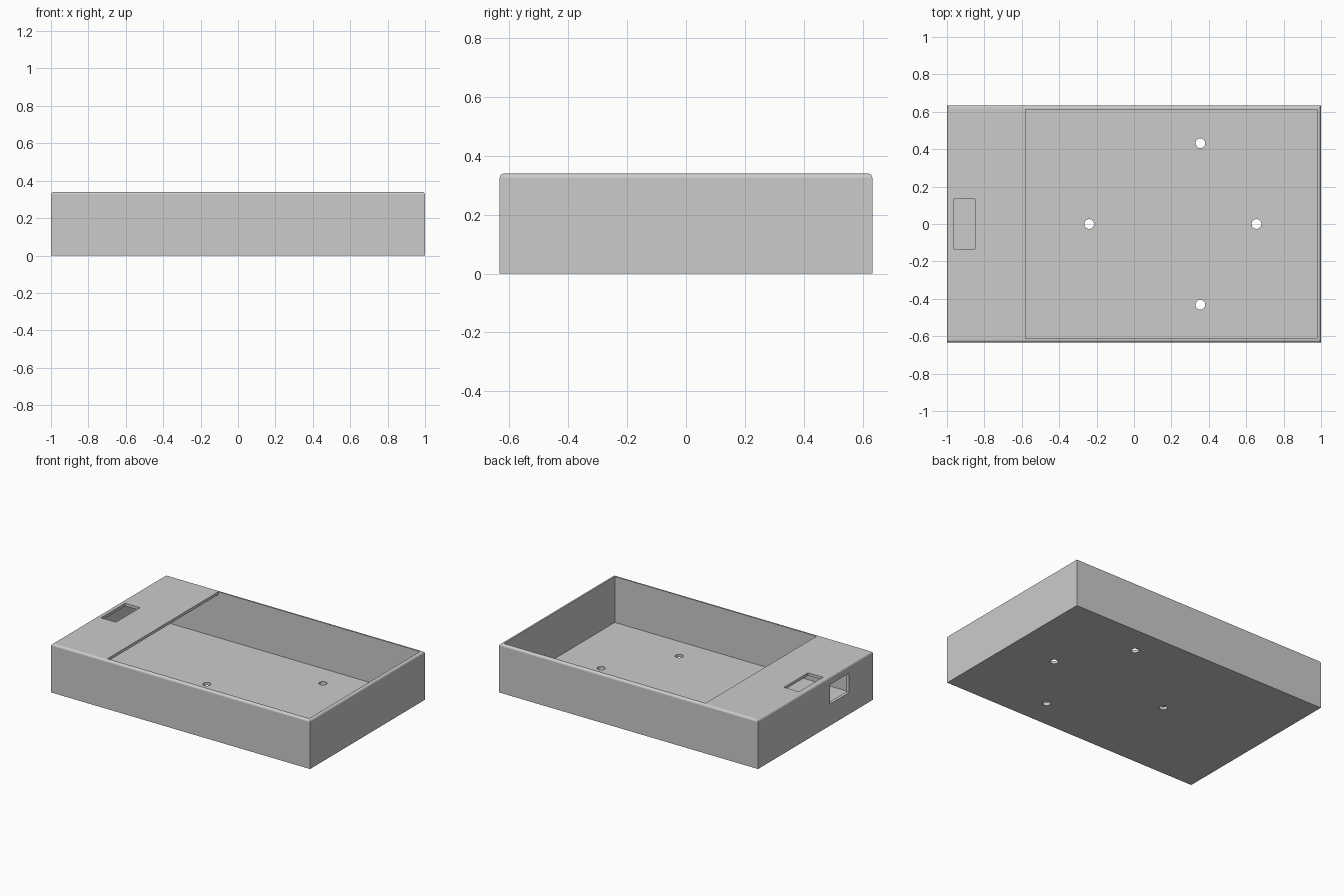
import bpy
import bmesh

cube = bpy.data.objects.get("Cube")
if cube:
    bpy.data.objects.remove(cube, do_unlink=True)

HALF_X, HALF_Y, HEIGHT = 1.0, 0.633, 0.34
WALL, FLOOR, DECK_EDGE = 0.022, 0.02, -0.58

# Single plain grey plastic
grey = bpy.data.materials.new("grey plastic")
grey.use_nodes = True
colour = (0.6, 0.6, 0.6, 1)
grey.diffuse_color = colour
grey.node_tree.nodes["Principled BSDF"].inputs["Base Color"].default_value = colour


def add_object(name, bm):
    bmesh.ops.recalc_face_normals(bm, faces=bm.faces)
    mesh = bpy.data.meshes.new(name)
    bm.to_mesh(mesh)
    bm.free()
    mesh.materials.append(grey)
    obj = bpy.data.objects.new(name, mesh)
    bpy.context.collection.objects.link(obj)
    return obj


def extruded(name, profile, y0, y1):
    """Extrude an x-z profile along y."""
    bm = bmesh.new()
    face = bm.faces.new([bm.verts.new((x, y0, z)) for x, z in profile])
    grown = bmesh.ops.extrude_face_region(bm, geom=[face])["geom"]
    verts = [v for v in grown if isinstance(v, bmesh.types.BMVert)]
    bmesh.ops.translate(bm, verts=verts, vec=(0, y1 - y0, 0))
    return add_object(name, bm)


def box(name, x0, x1, y0, y1, z0, z1):
    return extruded(name, [(x0, z0), (x1, z0), (x1, z1), (x0, z1)], y0, y1)


def cylinder(name, x, y, radius, depth):
    bm = bmesh.new()
    bmesh.ops.create_cone(bm, cap_ends=True, segments=32, radius1=radius,
                          radius2=radius, depth=depth)
    bmesh.ops.translate(bm, verts=bm.verts, vec=(x, y, 0))
    return add_object(name, bm)


# Outer case with rounded top edges
case = box("open_case", -HALF_X, HALF_X, -HALF_Y, HALF_Y, 0, HEIGHT)
bm = bmesh.new()
bm.from_mesh(case.data)
rim = [e for e in bm.edges if all(v.co.z > HEIGHT / 2 for v in e.verts)]
bmesh.ops.bevel(bm, geom=rim, offset=0.015, segments=6, profile=0.5,
                affect='EDGES')
bm.to_mesh(case.data)
bm.free()

# Cavity that runs under the deck and opens beside it
inner, ceiling, above = HALF_X - WALL, HEIGHT - FLOOR, HEIGHT + 0.1
cutters = [extruded("cavity_cutter", [
    (-inner, FLOOR), (inner, FLOOR), (inner, above),
    (DECK_EDGE, above), (DECK_EDGE, ceiling), (-inner, ceiling)],
    -HALF_Y + WALL, HALF_Y - WALL)]

# Deck slot and end wall port
cutters.append(box("deck_slot_cutter", -0.965, -0.85, -0.133, 0.133, 0.25, above))
cutters.append(box("port_cutter", -1.1, -0.93, -0.37, -0.16, 0.15, 0.285))

# Four mounting holes through the floor
for x, y in [(-0.24, 0), (0.655, 0), (0.355, 0.432), (0.355, -0.432)]:
    cutters.append(cylinder("mounting_hole_cutter", x, y, 0.026, 0.2))

for cutter in cutters:
    cutter.hide_render = True
    mod = case.modifiers.new(cutter.name, 'BOOLEAN')
    mod.operation = 'DIFFERENCE'
    mod.solver = 'EXACT'
    mod.object = cutter

# Bake the cuts and remove the cutters
bpy.context.view_layer.update()
graph = bpy.context.evaluated_depsgraph_get()
baked = bpy.data.meshes.new_from_object(case.evaluated_get(graph))
case.modifiers.clear()
case.data = baked
baked.materials.clear()
baked.materials.append(grey)
for poly in baked.polygons:
    poly.material_index = 0
for cutter in cutters:
    bpy.data.objects.remove(cutter, do_unlink=True)
